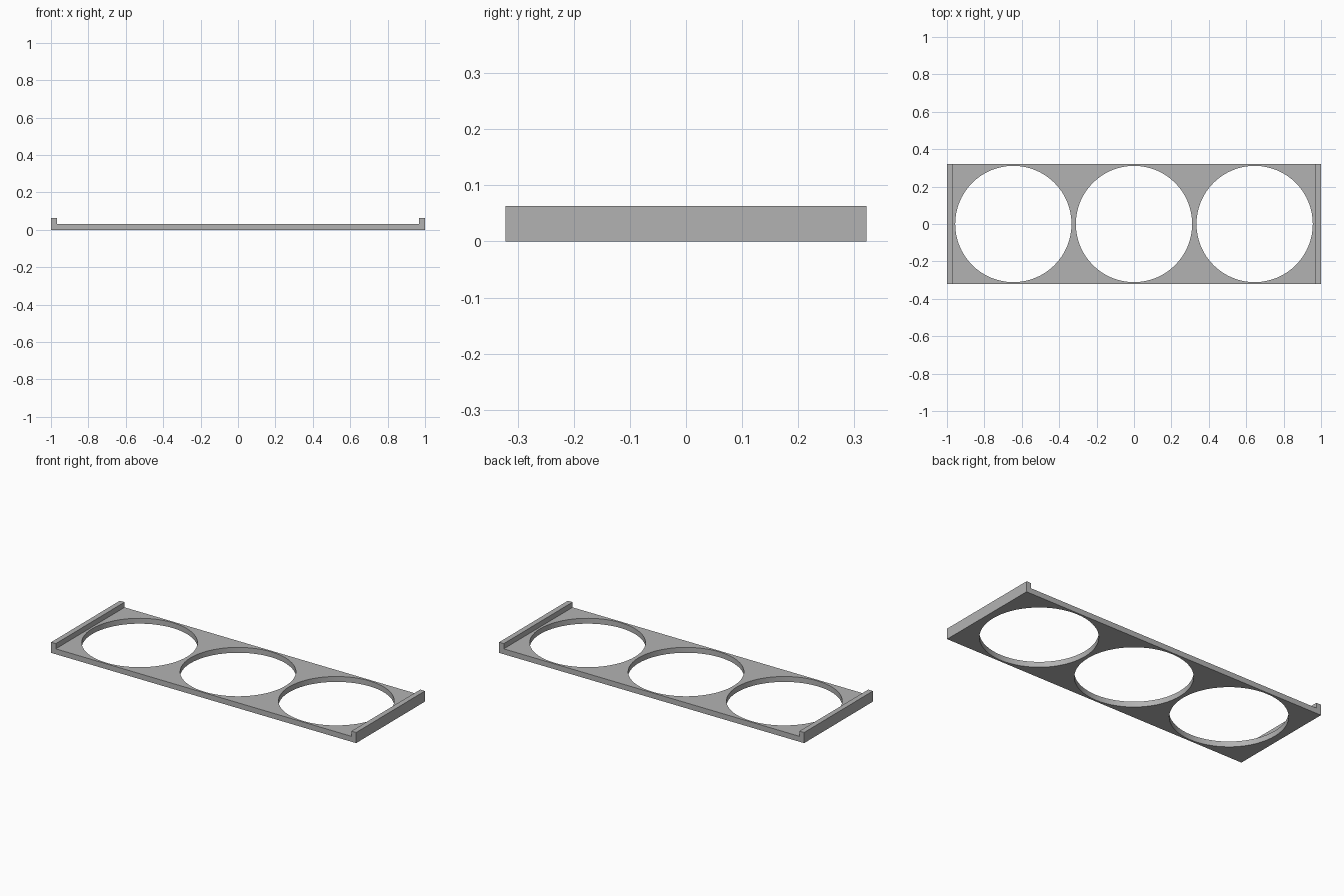
import bpy
import bmesh

cube = bpy.data.objects.get("Cube")
if cube:
    bpy.data.objects.remove(cube, do_unlink=True)

HALF_DEPTH = 0.322
PLATE_TOP, LIP_TOP, LIP_WIDTH = 0.032, 0.063, 0.031
HOLE_RADIUS, HOLE_SPACING = 0.311, 0.645

grey = bpy.data.materials.new("plain grey")
grey.use_nodes = True
colour = (0.45, 0.45, 0.45, 1)
grey.diffuse_color = colour
grey.node_tree.nodes["Principled BSDF"].inputs["Base Color"].default_value = colour

# Tray: a shallow channel profile with a raised lip at each end, extruded in y
half = [(1, 0), (1, LIP_TOP), (1 - LIP_WIDTH, LIP_TOP), (1 - LIP_WIDTH, PLATE_TOP)]
profile = half + [(-x, z) for x, z in reversed(half)]
bm = bmesh.new()
face = bm.faces.new([bm.verts.new((x, -HALF_DEPTH, z)) for x, z in profile])
ext = bmesh.ops.extrude_face_region(bm, geom=[face])
moved = [v for v in ext["geom"] if isinstance(v, bmesh.types.BMVert)]
bmesh.ops.translate(bm, verts=moved, vec=(0, 2 * HALF_DEPTH, 0))
bmesh.ops.recalc_face_normals(bm, faces=bm.faces)
mesh = bpy.data.meshes.new("holder_tray")
bm.to_mesh(mesh)
bm.free()
tray = bpy.data.objects.new("holder_tray", mesh)
bpy.context.collection.objects.link(tray)
mesh.materials.append(grey)

# Three round openings cut through the plate
for i in (-1, 0, 1):
    bpy.ops.mesh.primitive_cylinder_add(
        vertices=64, radius=HOLE_RADIUS, depth=0.3, location=(i * HOLE_SPACING, 0, 0))
    cutter = bpy.context.object
    cutter.name = "hole_cutter"
    cutter.data.materials.append(grey)
    cut = tray.modifiers.new("round_hole", "BOOLEAN")
    cut.operation = "DIFFERENCE"
    cut.solver = "EXACT"
    cut.object = cutter

    # Apply the cut and discard the cutter
    bpy.ops.object.select_all(action="DESELECT")
    bpy.context.view_layer.objects.active = tray
    tray.select_set(True)
    bpy.ops.object.modifier_apply(modifier=cut.name)
    bpy.data.objects.remove(cutter, do_unlink=True)

# Smooth hole walls, crisp edges
bpy.ops.object.shade_smooth_by_angle()
